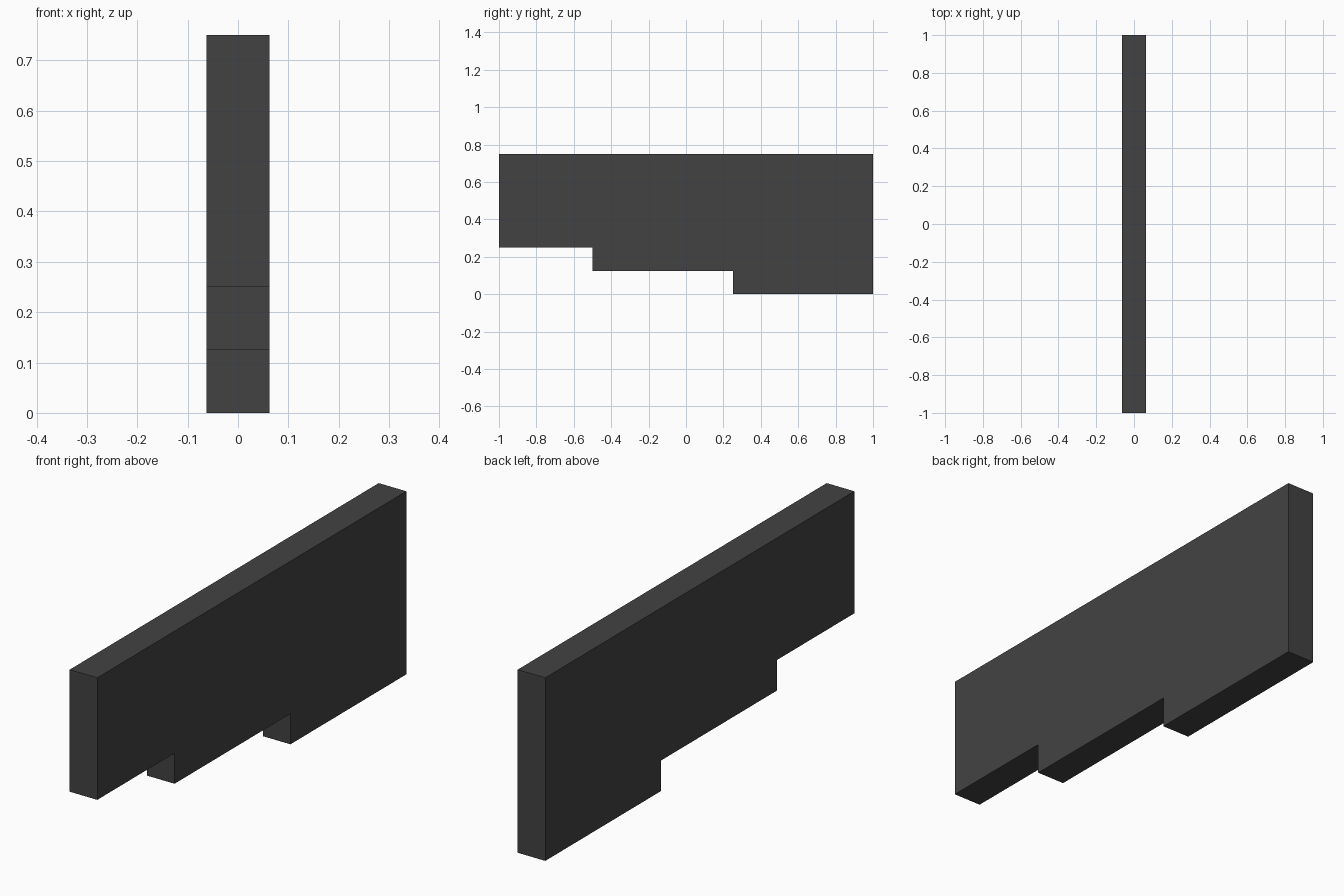
import bpy, bmesh

if "Cube" in bpy.data.objects:
    bpy.data.objects.remove(bpy.data.objects["Cube"])

# dark grey finish
grey = bpy.data.materials.new("dark grey")
grey.diffuse_color = (0.055, 0.055, 0.055, 1)
grey.use_nodes = True
grey.node_tree.nodes["Principled BSDF"].inputs["Base Color"].default_value = grey.diffuse_color

# stepped side profile (y, z)
profile = [(-1, 0.25), (-0.5, 0.25), (-0.5, 0.125), (0.25, 0.125),
           (0.25, 0), (1, 0), (1, 0.75), (-1, 0.75)]
half_width = 0.0625

# extrude the profile across x
bm = bmesh.new()
side = bm.faces.new([bm.verts.new((-half_width, y, z)) for y, z in profile])
ext = bmesh.ops.extrude_face_region(bm, geom=[side])
moved = [g for g in ext["geom"] if isinstance(g, bmesh.types.BMVert)]
bmesh.ops.translate(bm, vec=(2 * half_width, 0, 0), verts=moved)

# make sure both end faces exist, with outward normals
if not any(all(abs(v.co.x + half_width) < 1e-5 for v in f.verts) for f in bm.faces):
    bmesh.ops.holes_fill(bm, edges=[e for e in bm.edges if e.is_boundary], sides=0)
bmesh.ops.recalc_face_normals(bm, faces=bm.faces[:])

mesh = bpy.data.meshes.new("stepped_panel")
bm.to_mesh(mesh)
bm.free()
mesh.materials.append(grey)
panel = bpy.data.objects.new("stepped_panel", mesh)
bpy.context.collection.objects.link(panel)
